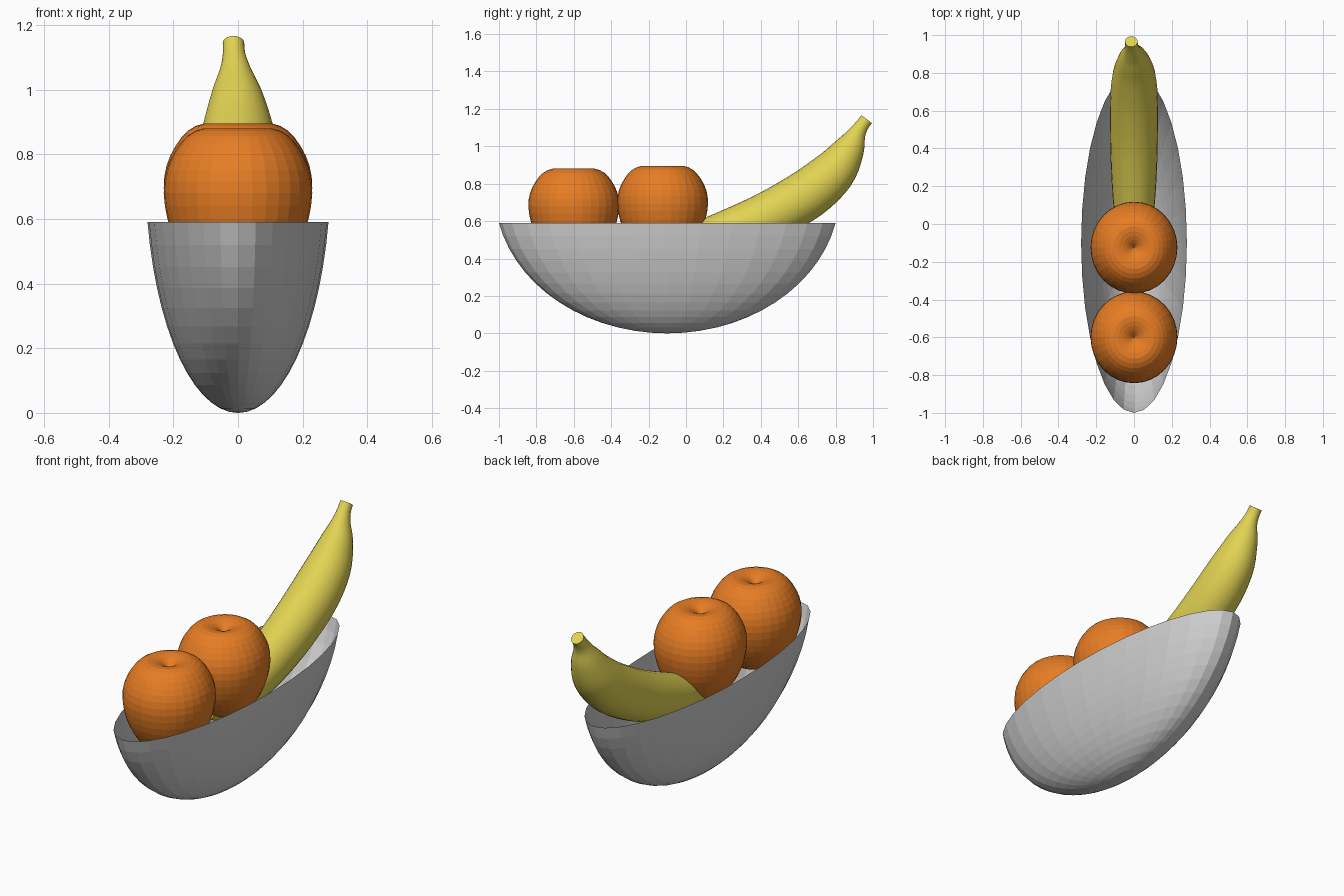
import bpy, bmesh, math
from mathutils import Vector

if "Cube" in bpy.data.objects:
    bpy.data.objects.remove(bpy.data.objects["Cube"])


def material(name, rgb):
    m = bpy.data.materials.new(name)
    m.diffuse_color = (*rgb, 1)
    m.use_nodes = True
    m.node_tree.nodes["Principled BSDF"].inputs["Base Color"].default_value = m.diffuse_color
    return m


def smooth_points(pts, steps):
    """Catmull-Rom interpolation through tuples of any length."""
    out = []
    for i in range(len(pts) - 1):
        a, b, c, d = (Vector(pts[max(0, min(len(pts) - 1, i + k))]) for k in (-1, 0, 1, 2))
        for s in range(steps):
            t = s / steps
            out.append(0.5 * (2 * b + (c - a) * t + (2 * a - 5 * b + 4 * c - d) * t ** 2
                              + (3 * b - a - 3 * c + d) * t ** 3))
    return out + [Vector(pts[-1])]


def loft(name, rings, mat, cap_start=True, cap_end=True, smooth=False):
    """Skin a list of closed rings; caps are optional."""
    bm = bmesh.new()
    loops = [[bm.verts.new(p) for p in ring] for ring in rings]
    n = len(loops[0])
    for a, b in zip(loops, loops[1:]):
        for i in range(n):
            j = (i + 1) % n
            bm.faces.new((a[i], a[j], b[j], b[i]))
    if cap_start:
        bm.faces.new(loops[0][::-1])
    if cap_end:
        bm.faces.new(loops[-1])
    me = bpy.data.meshes.new(name)
    bm.to_mesh(me)
    bm.free()
    ob = bpy.data.objects.new(name, me)
    bpy.context.collection.objects.link(ob)
    me.materials.append(mat)
    if smooth:
        bpy.context.view_layer.objects.active = ob
        ob.select_set(True)
        bpy.ops.object.shade_smooth_by_angle(angle=math.radians(40))
        ob.select_set(False)
    return ob


def ellipse(cx, cy, z, rx, ry, n=32):
    return [(cx + rx * math.sin(2 * math.pi * i / n),
             cy - ry * math.cos(2 * math.pi * i / n), z) for i in range(n)]


grey = material("bowl_grey", (0.62, 0.62, 0.62))
orange = material("orange_peel", (0.80, 0.205, 0.018))
yellow = material("banana_yellow", (0.76, 0.65, 0.085))

# Bowl: thin open cap of a stretched sphere
C, RIM = 0.75, 0.59
top = math.acos(1 - RIM / C)
rings = []
for k in range(1, 15):
    t = top * k / 14
    f = math.sin(t) / math.sin(top)
    rings.append(ellipse(0, -0.1, C * (1 - math.cos(t)), 0.28 * f, 0.9 * f))
rings.insert(0, ellipse(0, -0.1, 0, 0.002, 0.006))
loft("bowl", rings, grey, cap_end=False)

# Oranges: dimpled round profile (radius, height below the top)
profile = [(0.004, -0.46), (0.05, -0.478), (0.10, -0.465), (0.16, -0.415), (0.20, -0.35),
           (0.225, -0.28), (0.237, -0.20), (0.228, -0.13), (0.20, -0.07),
           (0.16, -0.022), (0.11, 0.0), (0.06, -0.008), (0.025, -0.028), (0.003, -0.05)]
for name, y, z in (("orange_back", -0.125, 0.895), ("orange_front", -0.60, 0.88)):
    loft(name, [ellipse(0, y, z + h, r * 0.97, r * 1.025)
                for r, h in smooth_points(profile, 2)], orange)

# Banana: (x, y, z, radius) along its curve, from blossom end to stem
path = [(0, -0.25, 0.45, 0.03), (0, -0.20, 0.45, 0.055), (0, -0.08, 0.455, 0.088),
        (0, 0.07, 0.485, 0.112), (0, 0.25, 0.545, 0.126), (0, 0.45, 0.63, 0.133),
        (0, 0.65, 0.745, 0.134), (0, 0.79, 0.865, 0.119), (-0.003, 0.872, 0.985, 0.084),
        (-0.008, 0.912, 1.065, 0.05), (-0.012, 0.94, 1.11, 0.037), (-0.014, 0.966, 1.145, 0.035)]
pts = smooth_points(path, 4)
rings = []
for i, p in enumerate(pts):
    d = (pts[min(i + 1, len(pts) - 1)] - pts[max(i - 1, 0)]).xyz.normalized()
    side = Vector((1, 0, 0))
    up = side.cross(d)
    rings.append([p.xyz + p.w * (0.95 * math.cos(a) * side + math.sin(a) * up)
                  for a in (2 * math.pi * k / 24 for k in range(24))])
loft("banana", rings, yellow, smooth=True)

# Make all face directions point outward
for ob in bpy.context.collection.objects:
    bm = bmesh.new()
    bm.from_mesh(ob.data)
    bmesh.ops.recalc_face_normals(bm, faces=bm.faces)
    bm.to_mesh(ob.data)
    bm.free()
